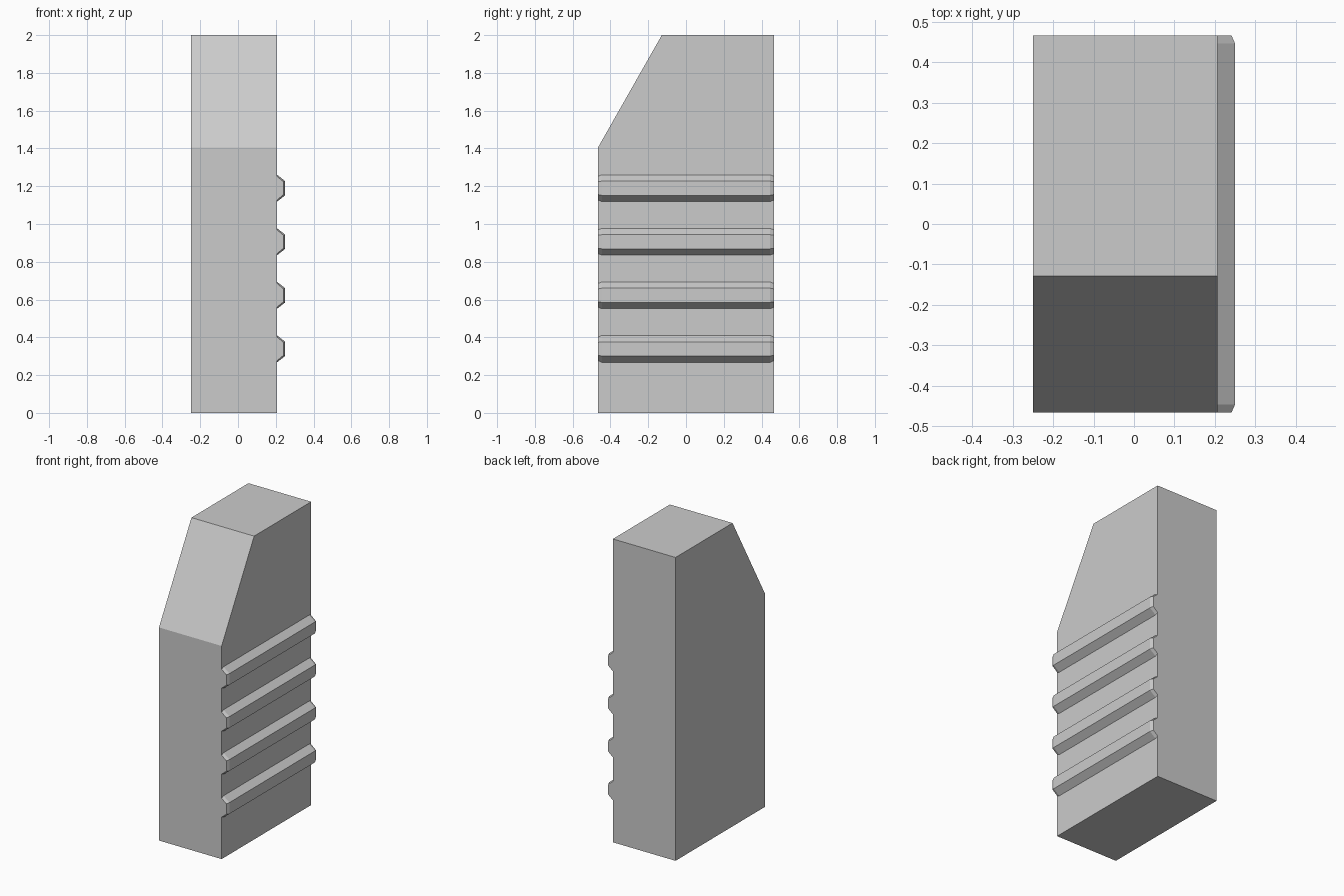
import bpy, bmesh

if "Cube" in bpy.data.objects:
    bpy.data.objects.remove(bpy.data.objects["Cube"])


def loft(name, sections):
    """Skin a list of matching cross-sections and cap both ends."""
    bm = bmesh.new()
    rings = [[bm.verts.new(p) for p in s] for s in sections]
    for a, b in zip(rings, rings[1:]):
        n = len(a)
        for i in range(n):
            j = (i + 1) % n
            bm.faces.new((a[i], a[j], b[j], b[i]))
    bm.faces.new(rings[0])
    bm.faces.new(rings[-1])
    bmesh.ops.recalc_face_normals(bm, faces=bm.faces)
    mesh = bpy.data.meshes.new(name)
    bm.to_mesh(mesh)
    bm.free()
    obj = bpy.data.objects.new(name, mesh)
    bpy.context.collection.objects.link(obj)
    return obj


LEFT, SIDE, RIGHT, HALF_Y = -0.25, 0.207, 0.25, 0.466

# Main block: side profile with a sloped front top corner
profile = [(-HALF_Y, 0), (HALF_Y, 0), (HALF_Y, 2), (-0.128, 2), (-HALF_Y, 1.405)]
loft("body", [[(x, y, z) for y, z in profile] for x in (LEFT, SIDE)])


def rib_section(y, z, inset):
    """Trapezoid rib outline, its root buried slightly in the body."""
    base, tip = 0.071 - inset, 0.0375 - inset * 0.4
    out = RIGHT - inset
    pts = [(SIDE - 0.01, -base), (SIDE, -base), (out, -tip),
           (out, tip), (SIDE, base), (SIDE - 0.01, base)]
    return [(x, y, z + dz) for x, dz in pts]


# Four horizontal grip ribs with bevelled ends
for i in range(4):
    z = 0.339 + i * 0.2835
    stations = [(-HALF_Y, 0.009), (-0.446, 0), (0.446, 0), (HALF_Y, 0.009)]
    loft(f"grip_rib_{i + 1}", [rib_section(y, z, inset) for y, inset in stations])
